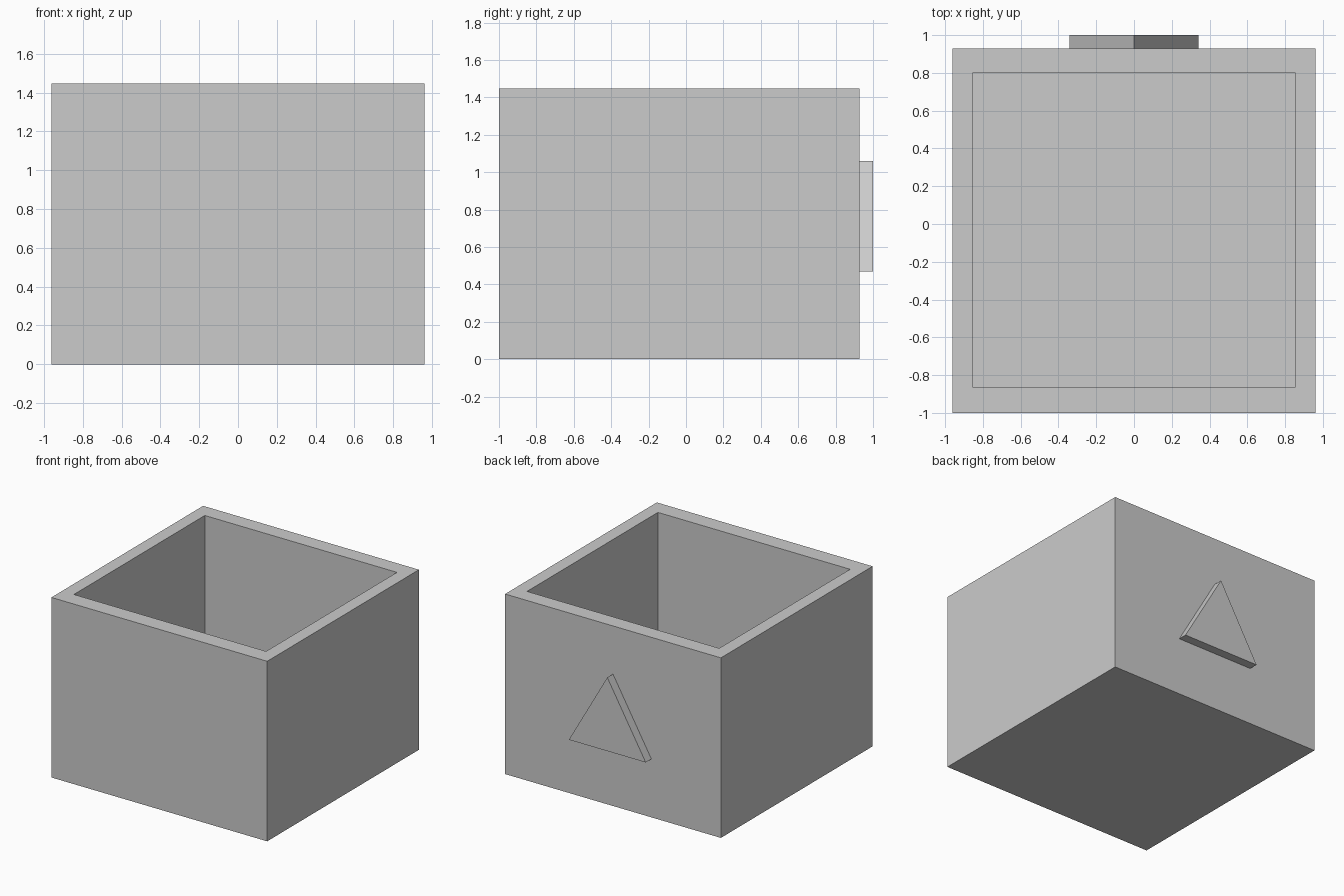
import bpy, bmesh
from math import pi
from mathutils import Matrix, Vector

if "Cube" in bpy.data.objects:
    bpy.data.objects.remove(bpy.data.objects["Cube"])


def finish(bm, name):
    bmesh.ops.recalc_face_normals(bm, faces=bm.faces[:])
    mesh = bpy.data.meshes.new(name)
    bm.to_mesh(mesh)
    bm.free()
    obj = bpy.data.objects.new(name, mesh)
    bpy.context.collection.objects.link(obj)
    return obj


WIDTH, FRONT, BACK, HEIGHT = 1.92, -1.0, 0.928, 1.448
INNER_X, INNER_FRONT, INNER_BACK, FLOOR = 0.855, -0.864, 0.799, 0.12

# Open box: solid block, rim inset into the top face, cavity pushed down
bm = bmesh.new()
bmesh.ops.create_cube(bm, size=1, matrix=(
    Matrix.Translation((0, (FRONT + BACK) / 2, HEIGHT / 2))
    @ Matrix.Diagonal((WIDTH, BACK - FRONT, HEIGHT, 1))))
top = max(bm.faces, key=lambda f: f.calc_center_median().z)
bmesh.ops.inset_region(bm, faces=[top], thickness=0.1)
for v in top.verts:
    v.co.x = INNER_X if v.co.x > 0 else -INNER_X
    v.co.y = INNER_BACK if v.co.y > 0 else INNER_FRONT
cavity = bmesh.ops.extrude_discrete_faces(bm, faces=[top])["faces"][0]
bmesh.ops.translate(bm, verts=cavity.verts[:], vec=Vector((0, 0, FLOOR - HEIGHT)))
finish(bm, "open_box")

# Raised triangle on the back wall, slightly sunk into it
bm = bmesh.new()
outline = [(-0.342, 0.469), (0.342, 0.469), (0, 1.061)]
face = bm.faces.new([bm.verts.new((x, BACK - 0.01, z)) for x, z in outline])
ext = bmesh.ops.extrude_face_region(bm, geom=[face], use_keep_orig=True)["geom"]
bmesh.ops.translate(bm, verts=[g for g in ext if isinstance(g, bmesh.types.BMVert)],
                    vec=Vector((0, 1.0 - BACK + 0.01, 0)))
finish(bm, "back_triangle")
